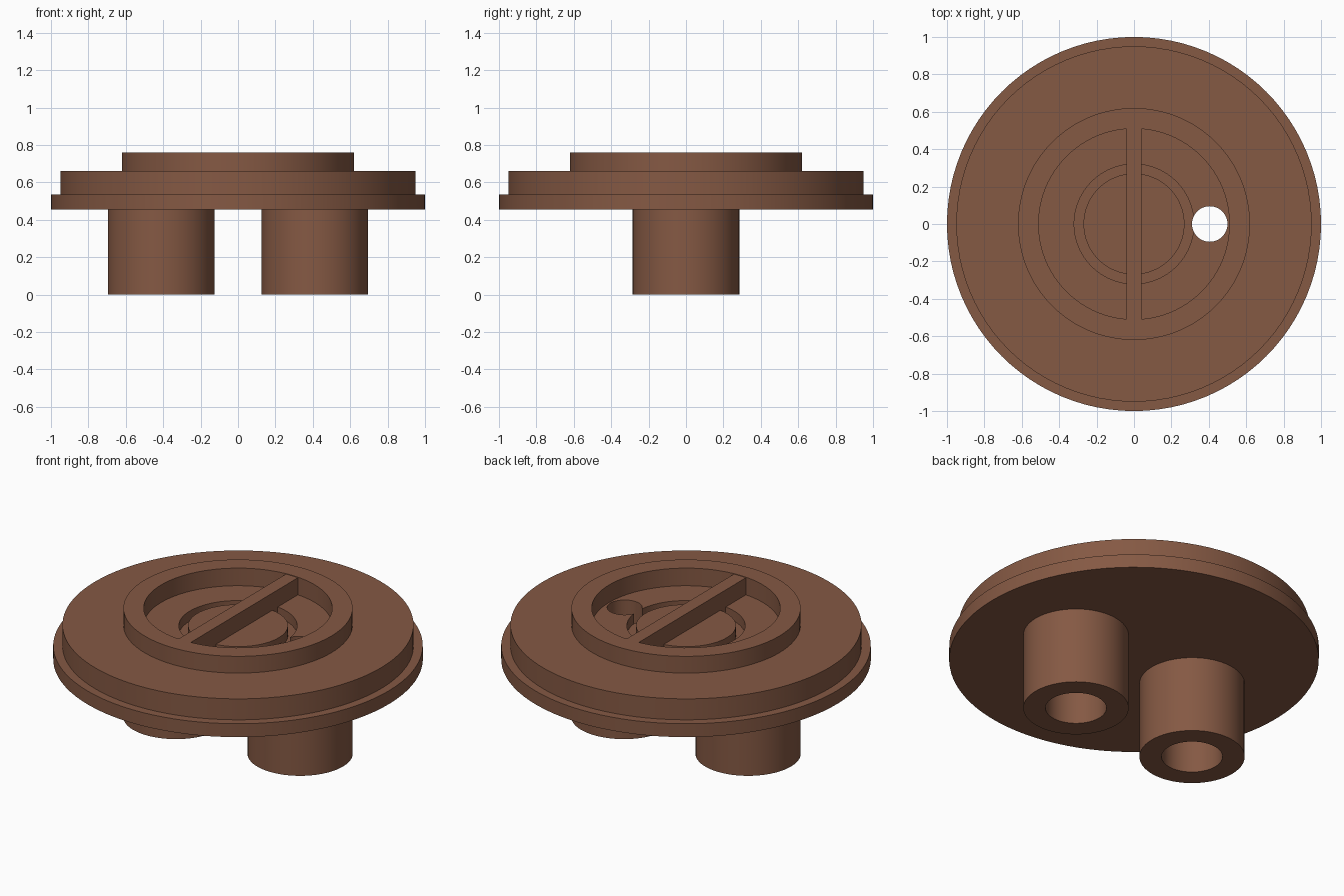
import bpy, bmesh, math

if "Cube" in bpy.data.objects:
    bpy.data.objects.remove(bpy.data.objects["Cube"])

brown = bpy.data.materials.new("brown")
brown.diffuse_color = (0.235, 0.1, 0.057, 1)
brown.use_nodes = True
brown.node_tree.nodes["Principled BSDF"].inputs["Base Color"].default_value = brown.diffuse_color


def finish(name, bm, location=(0, 0, 0)):
    bmesh.ops.remove_doubles(bm, verts=bm.verts, dist=1e-5)
    bmesh.ops.recalc_face_normals(bm, faces=bm.faces)
    mesh = bpy.data.meshes.new(name)
    bm.to_mesh(mesh)
    bm.free()
    mesh.materials.append(brown)
    obj = bpy.data.objects.new(name, mesh)
    obj.location = location
    bpy.context.collection.objects.link(obj)
    return obj


def lathe(name, profile, location=(0, 0, 0), closed=False, steps=96):
    """Spin an (r, z) profile around the z axis."""
    bm = bmesh.new()
    vs = [bm.verts.new((r, 0, z)) for r, z in profile]
    edges = [bm.edges.new(p) for p in zip(vs, vs[1:])]
    if closed:
        edges.append(bm.edges.new((vs[-1], vs[0])))
    bmesh.ops.spin(bm, geom=vs + edges, cent=(0, 0, 0), axis=(0, 0, 1),
                   angle=math.tau, steps=steps)
    return finish(name, bm, location)


def smooth(obj):
    bpy.ops.object.select_all(action='DESELECT')
    obj.select_set(True)
    bpy.context.view_layer.objects.active = obj
    bpy.ops.object.shade_smooth_by_angle(angle=math.radians(30))


# Stepped disc with raised rim, recessed floor and round groove
FLOOR = 0.655
disc = lathe("stepped_disc", [
    (0, 0.455), (1, 0.455), (1, 0.535), (0.95, 0.535), (0.95, 0.66),
    (0.62, 0.66), (0.62, 0.76), (0.51, 0.76), (0.51, FLOOR),
    (0.32, FLOOR), (0.32, FLOOR - 0.06), (0.27, FLOOR - 0.06),
    (0.27, FLOOR), (0, FLOOR)])

# Through hole on the right
cutter = lathe("hole_cutter", [(0, 0.3), (0.095, 0.3), (0.095, 1), (0, 1)],
               (0.405, 0, 0), steps=48)
cut = disc.modifiers.new("hole", 'BOOLEAN')
cut.operation = 'DIFFERENCE'
cut.solver = 'EXACT'
cut.object = cutter
bpy.context.view_layer.objects.active = disc
disc.select_set(True)
bpy.ops.object.modifier_apply(modifier=cut.name)
bpy.data.objects.remove(cutter)
smooth(disc)

# Grip bar across the recess
bm = bmesh.new()
bmesh.ops.create_cube(bm, size=1)
bottom, top = FLOOR - 0.06, 0.757
for v in bm.verts:
    v.co = (v.co.x * 0.08, v.co.y * 1.03, (bottom + top) / 2 + v.co.z * (top - bottom))
finish("grip_bar", bm)

# Two hollow pipes underneath
for side, x in (("left", -0.41), ("right", 0.41)):
    smooth(lathe(side + "_pipe", [(0.165, 0), (0.285, 0), (0.285, 0.456), (0.165, 0.456)],
                 (x, 0, 0), closed=True, steps=64))
